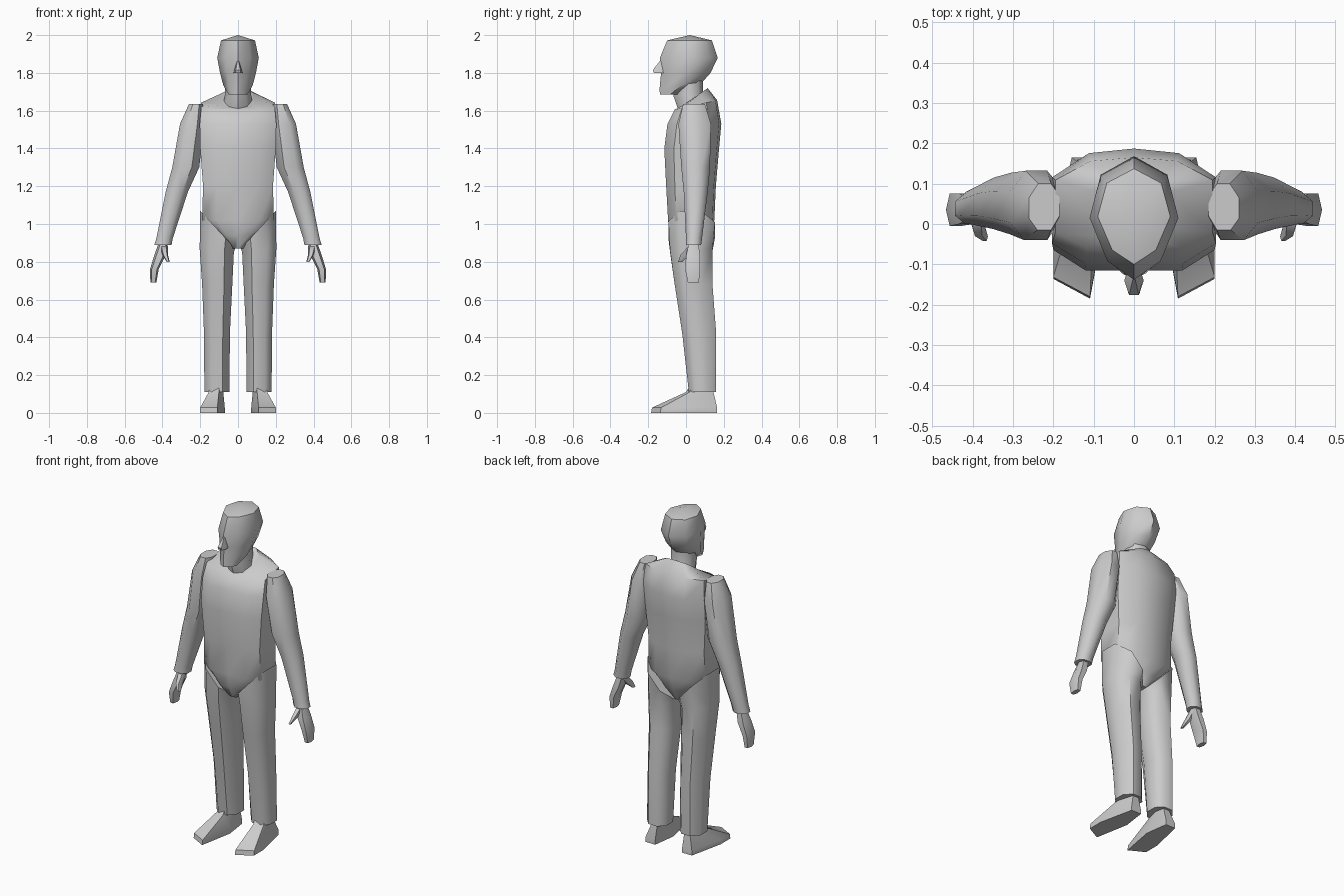
import bpy, bmesh, math

grey = bpy.data.materials.new("plain grey")
grey.diffuse_color = (0.6, 0.6, 0.6, 1)

# Unit cross-sections, counter-clockwise seen from above
BODY = [(0, -1), (.6, -1), (1, -.65), (1, .5), (.55, .92), (0, 1),
        (-.55, .92), (-1, .5), (-1, -.65), (-.6, -1)]
HEAD = [(0, -1), (.6, -.7), (1, 0), (.75, .7), (0, 1),
        (-.75, .7), (-1, 0), (-.6, -.7)]
LIMB = [(.45, -1), (1, -.5), (1, .4), (.4, 1), (-.45, 1), (-1, .5), (-1, -.4), (-.45, -1)]
FOOT = [(-.4, -1), (1, -.72), (1, -.2), (.3, 1), (-.7, 1), (-1, .2)]
HAND = [(.6, -1), (1, 0), (.6, 1), (-.6, 1), (-1, 0), (-.6, -1)]


def loft(name, shape, rings, mirror=False, tip=None, angle=50):
    """Rings, bottom to top: x0, x1, y0, y1, z, optional z slope in x and y."""
    bm = bmesh.new()
    rows = []
    for x0, x1, y0, y1, z, *s in rings:
        sx, sy = (s + [0, 0])[:2]
        rows.append([bm.verts.new(((x0 + x1) / 2 + u * (x1 - x0) / 2,
                                   (y0 + y1) / 2 + v * (y1 - y0) / 2,
                                   z + u * sx + v * sy)) for u, v in shape])
    n = len(shape)
    for a, b in zip(rows, rows[1:]):
        for i in range(n):
            j = (i + 1) % n
            bm.faces.new((a[i], a[j], b[j], b[i]))
    bm.faces.new(rows[0][::-1])
    if tip:
        t = bm.verts.new(tip)
        for i in range(n):
            bm.faces.new((rows[-1][i], rows[-1][(i + 1) % n], t))
    else:
        bm.faces.new(rows[-1])
    bmesh.ops.recalc_face_normals(bm, faces=bm.faces)
    mesh = bpy.data.meshes.new(name)
    bm.to_mesh(mesh)
    bm.free()
    ob = bpy.data.objects.new(name, mesh)
    bpy.context.collection.objects.link(ob)
    mesh.materials.append(grey)
    bpy.ops.object.select_all(action='DESELECT')
    ob.select_set(True)
    bpy.context.view_layer.objects.active = ob
    bpy.ops.object.shade_smooth_by_angle(angle=math.radians(angle))
    if mirror:
        ob.modifiers.new("mirror", 'MIRROR')
    return ob


# Torso, from the crotch up to the tilted collar
loft("torso", BODY, [
    (-.03, .03, -.05, .09, .87),
    (-.10, .10, -.085, .125, .94),
    (-.19, .19, -.095, .15, 1.02),
    (-.185, .185, -.105, .158, 1.2),
    (-.2, .2, -.115, .175, 1.4),
    (-.203, .203, -.098, .187, 1.53),
    (-.195, .195, -.06, .165, 1.63, 0, .025),
    (-.085, .085, -.035, .115, 1.667, 0, .052)])

# Neck and head
loft("neck", HEAD, [
    (-.085, .085, -.04, .11, 1.60),
    (-.07, .07, -.067, .09, 1.68),
    (-.07, .07, -.06, .09, 1.76)])
loft("head", HEAD, [
    (-.05, .05, -.138, -.03, 1.685),
    (-.078, .078, -.14, .09, 1.735, 0, .02),
    (-.095, .095, -.132, .13, 1.80),
    (-.11, .11, -.138, .168, 1.88),
    (-.09, .09, -.1, .137, 1.972)], tip=(0, .02, 2.0))
loft("nose", HAND, [
    (-.024, .024, -.17, -.11, 1.80),
    (-.02, .02, -.176, -.11, 1.815)], tip=(0, -.125, 1.88))

# Trouser legs, with the tops slanted along the groin
loft("leg", LIMB, [
    (.045, .178, .015, .16, .11),
    (.043, .18, -.02, .16, .42),
    (.03, .19, -.06, .14, .68),
    (.022, .203, -.085, .14, .86, .01),
    (.015, .2, -.093, .153, .97, .1)], mirror=True)

# Feet, toes turned outwards
loft("foot", FOOT, [
    (.07, .2, -.185, .165, 0),
    (.07, .2, -.18, .165, .028),
    (.078, .155, .0, .145, .11),
    (.08, .15, .03, .14, .16)], mirror=True, angle=40)

# Sleeves
loft("arm", LIMB, [
    (.352, .443, 0, .08, .888),
    (.345, .432, .0, .085, .925),
    (.265, .383, -.012, .115, 1.17),
    (.205, .348, -.025, .127, 1.3),
    (.18, .307, -.04, .132, 1.53),
    (.185, .26, -.015, .10, 1.635)], mirror=True)

# Hands: fingers as one mitt, and a thumb pointing inwards and forwards
loft("hand", HAND, [
    (.432, .464, .01, .068, .69),
    (.42, .466, -.005, .075, .76),
    (.385, .445, .0, .075, .83),
    (.37, .42, .015, .065, .90)], mirror=True)
loft("thumb", HAND, [
    (.362, .378, -.042, -.02, .80),
    (.37, .40, -.03, .02, .835),
    (.372, .415, .015, .06, .885)], mirror=True)
